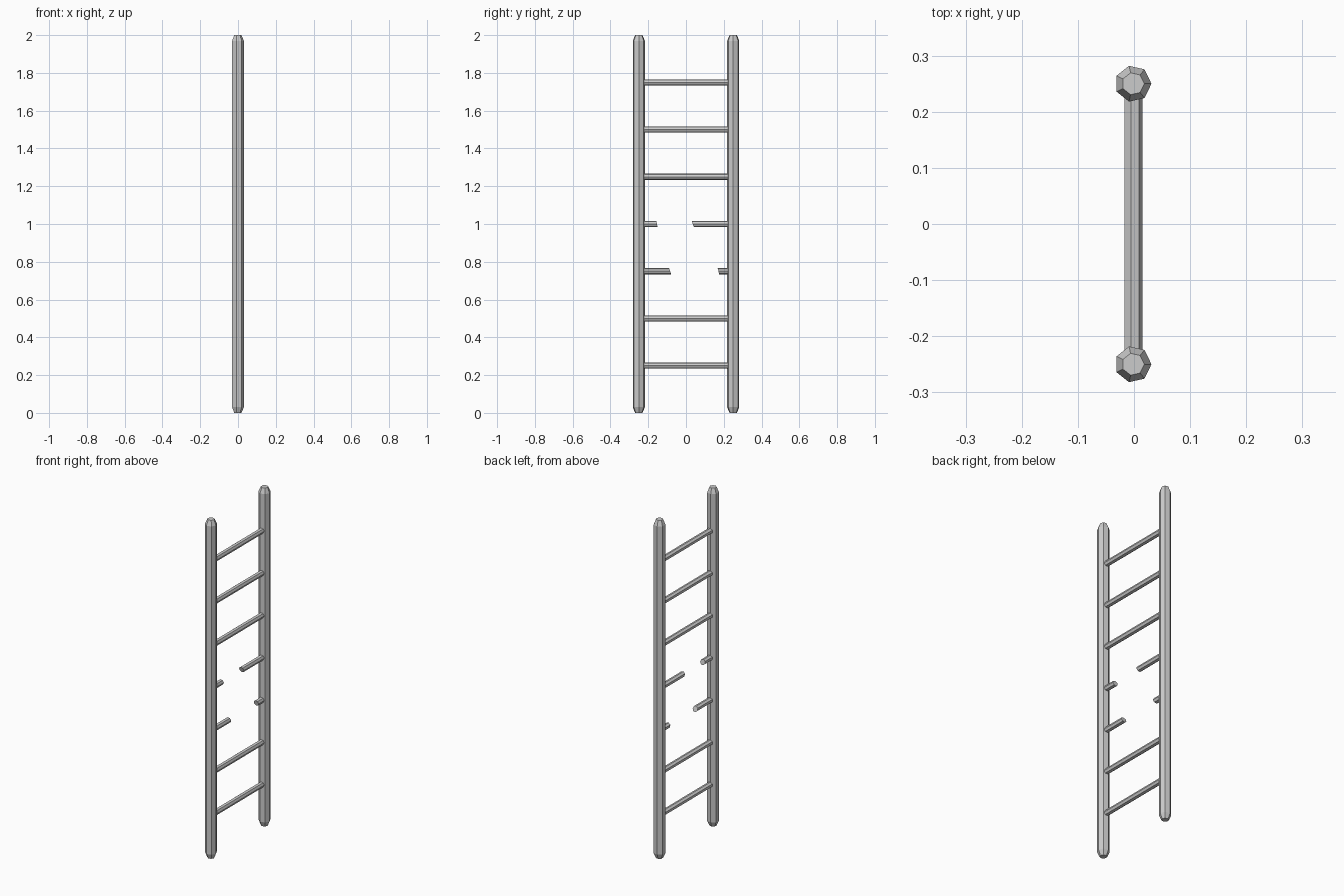
import bpy
from math import cos, sin, tau

if "Cube" in bpy.data.objects:
    bpy.data.objects.remove(bpy.data.objects["Cube"])

SIDES = 7
CX = -0.0016          # heptagon offset so the bounds centre on x = 0
RAIL_R, TIP_R, RUNG_R = 0.0327, 0.020, 0.0167


def ring(radius):
    return [(radius * cos(tau * i / SIDES), radius * sin(tau * i / SIDES)) for i in range(SIDES)]


def loft(name, rings):
    """Join rings of points with flat side faces and close both ends."""
    n, last = SIDES, (len(rings) - 1) * SIDES
    faces = [(k * n + i, k * n + (i + 1) % n, (k + 1) * n + (i + 1) % n, (k + 1) * n + i)
             for k in range(len(rings) - 1) for i in range(n)]
    faces += [tuple(reversed(range(n))), tuple(range(last, last + n))]
    mesh = bpy.data.meshes.new(name)
    mesh.from_pydata([p for r in rings for p in r], [], faces)
    obj = bpy.data.objects.new(name, mesh)
    bpy.context.collection.objects.link(obj)
    # consistent outward normals
    import bmesh
    bm = bmesh.new()
    bm.from_mesh(mesh)
    bmesh.ops.recalc_face_normals(bm, faces=bm.faces)
    bm.to_mesh(mesh)
    bm.free()
    return obj


def rail(name, y):
    levels = [(0, TIP_R), (0.03, RAIL_R), (1.97, RAIL_R), (2, TIP_R)]
    loft(name, [[(CX + a, y + b, z) for a, b in ring(r)] for z, r in levels])


def rung(name, z, y0, y1, slant0=0.0, slant1=0.0):
    """Rung along y; a slant shears an end by height to make a snapped cut."""
    loft(name, [[(CX + a, y + s * b, z + b) for a, b in ring(RUNG_R)]
                for y, s in ((y0, slant0), (y1, slant1))])


# Side rails with chamfered ends
rail("left_rail", -0.25)
rail("right_rail", 0.25)

# Whole rungs
for i in (1, 2, 5, 6, 7):
    rung(f"rung_{i}", i * 0.25, -0.25, 0.25)

# Snapped rungs
rung("broken_rung_lower_left", 0.75, -0.25, -0.084, slant1=-0.35)
rung("broken_rung_lower_right", 0.75, 0.172, 0.25, slant0=-0.25)
rung("broken_rung_upper_left", 1.0, -0.25, -0.154, slant1=-0.2)
rung("broken_rung_upper_right", 1.0, 0.036, 0.25, slant0=-0.35)
